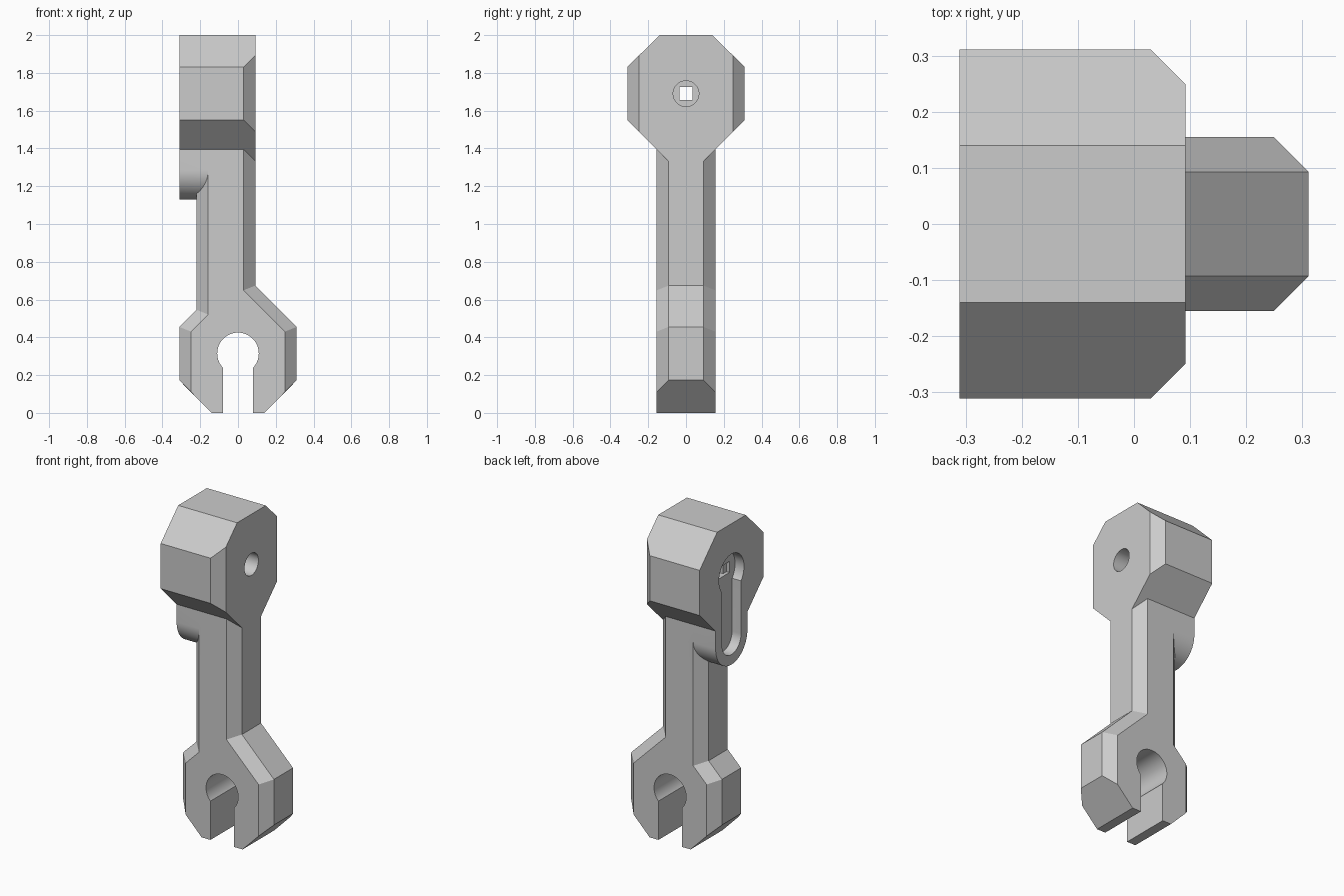
import bpy, bmesh, math

cube = bpy.data.objects.get("Cube")
if cube:
    bpy.data.objects.remove(cube, do_unlink=True)

grey = bpy.data.materials.new("plain grey")
grey.use_nodes = True
grey.diffuse_color = (0.6, 0.6, 0.6, 1)
grey.node_tree.nodes["Principled BSDF"].inputs["Base Color"].default_value = (0.6, 0.6, 0.6, 1)


def loft(name, axis, sections):
    """Solid through (position, outline) sections stacked along x or y."""
    bm = bmesh.new()
    rings = []
    for pos, outline in sections:
        rings.append([bm.verts.new((pos, a, b) if axis == "x" else (a, pos, b))
                      for a, b in outline])
    for low, high in zip(rings, rings[1:]):
        for i in range(len(low)):
            j = (i + 1) % len(low)
            bm.faces.new((low[i], low[j], high[j], high[i]))
    bm.faces.new(rings[0])
    bm.faces.new(rings[-1])
    bmesh.ops.recalc_face_normals(bm, faces=bm.faces[:])
    mesh = bpy.data.meshes.new(name)
    bm.to_mesh(mesh)
    bm.free()
    mesh.materials.append(grey)
    obj = bpy.data.objects.new(name, mesh)
    bpy.context.collection.objects.link(obj)
    return obj


def prism(name, axis, start, end, outline):
    return loft(name, axis, [(start, outline), (end, outline)])


def circle(r, z, n=64):
    return [(r * math.cos(2 * math.pi * i / n), z + r * math.sin(2 * math.pi * i / n))
            for i in range(n)]


def box(w, bottom, top):
    return [(-w, bottom), (w, bottom), (w, top), (-w, top)]


def tongue(r, z, top, n=32):
    """Straight slot outline with a round lower end."""
    arc = [(r * math.cos(math.pi + math.pi * i / n), z + r * math.sin(math.pi + math.pi * i / n))
           for i in range(n + 1)]
    return arc + [(r, top), (-r, top)]


def combine(target, tool, operation):
    mod = target.modifiers.new(operation.title(), "BOOLEAN")
    mod.object, mod.operation, mod.solver = tool, operation, "EXACT"
    bpy.context.view_layer.objects.active = target
    bpy.ops.object.modifier_apply(modifier=mod.name)
    bpy.data.objects.remove(tool, do_unlink=True)


# Main sizes
W, C, T = 0.311, 0.062, 0.155      # half width, chamfer, half thickness
PIVOT = 1.69                       # height of the head's axis


# Shank with the wide claw at its foot, chamfered on its side edges
def shank_outline(c):
    s = 0.4 * c
    return [(-0.14, 0), (0.14, 0), (W - c, 0.173 - c), (W - c, 0.455 - s),
            (0.092 - c, 0.674 - s), (0.092 - c, 1.6), (c - 0.22, 1.6),
            (c - 0.22, 0.546 - s), (c - W, 0.455 - s), (c - W, 0.173 - c)]


arm = loft("linkage_arm", "y", [(-T, shank_outline(C)), (C - T, shank_outline(0)),
                                (T - C, shank_outline(0)), (T, shank_outline(C))])


# Octagonal head, chamfered on one side only
def head_outline(c):
    half = [(0.093, 1.333), (W - c, 1.551 - c), (W - c, 1.83 + c), (0.14, 2.0)]
    return half + [(-y, z) for y, z in reversed(half)]


head = loft("head", "x", [(-W, head_outline(0)), (0.092 - C, head_outline(0)),
                          (0.092, head_outline(C))])
boss = prism("slot_boss", "x", -W, -0.1, tongue(T, 1.284, 1.5))
for part in (head, boss):
    combine(arm, part, "UNION")

# Open snap socket in the claw, keyhole pocket and stepped pivot hole in the head
cutters = [
    prism("socket_cutter", "y", -1, 1, circle(0.11, 0.315)),
    prism("mouth_cutter", "y", -1, 1, box(0.08, -0.1, 0.3)),
    prism("slot_cutter", "x", -0.5, -0.25, tongue(0.093, 1.284, PIVOT)),
    prism("keyhole_cutter", "x", -0.5, -0.25, circle(0.122, PIVOT)),
    prism("step_cutter", "x", -0.4, -0.23, box(0.068, PIVOT - 0.034, PIVOT + 0.034)),
    prism("square_cutter", "x", -0.4, 0, box(0.034, PIVOT - 0.034, PIVOT + 0.034)),
    prism("pivot_cutter", "x", -0.21, 0.3, circle(0.068, PIVOT)),
]
for cutter in cutters:
    cutter.hide_render = True
    combine(arm, cutter, "DIFFERENCE")

# Smooth the round walls, keep the facets crisp
bpy.ops.object.select_all(action="DESELECT")
arm.select_set(True)
bpy.context.view_layer.objects.active = arm
bpy.ops.object.shade_smooth_by_angle(angle=math.radians(25))
